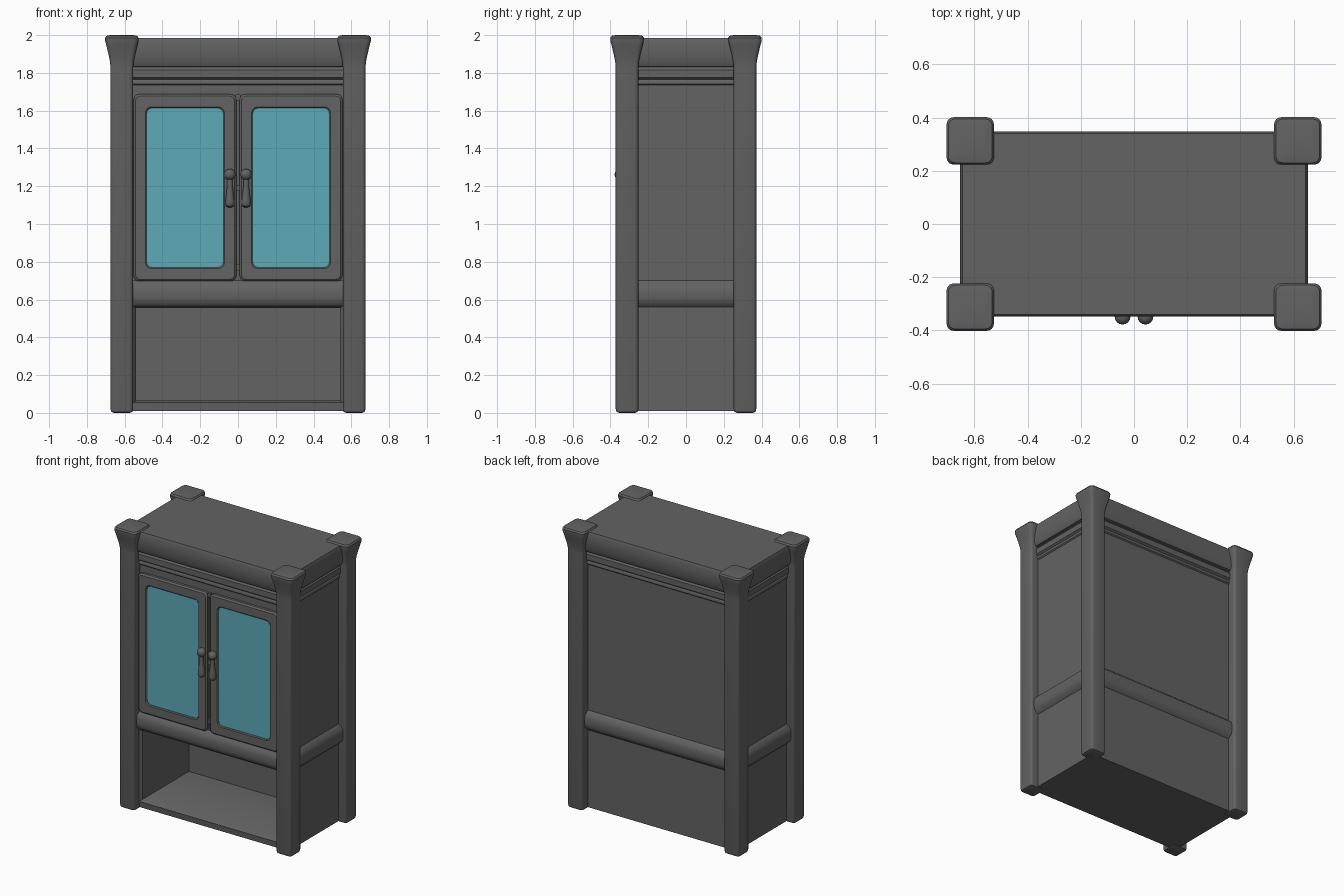
import bpy, bmesh, math
from mathutils import Vector

if "Cube" in bpy.data.objects:
    bpy.data.objects.remove(bpy.data.objects["Cube"], do_unlink=True)


def material(name, color):
    m = bpy.data.materials.new(name)
    m.use_nodes = True
    m.diffuse_color = color
    m.node_tree.nodes["Principled BSDF"].inputs["Base Color"].default_value = color
    return m


GREY = material("dark grey paint", (0.125, 0.125, 0.125, 1))
GLASS = material("teal glass", (0.11, 0.40, 0.48, 1))


def rounded_rect(hx, hy, r=0.0, steps=4):
    """2D outline of a rectangle with rounded corners."""
    if r == 0:
        return [(hx, hy), (-hx, hy), (-hx, -hy), (hx, -hy)]
    pts = []
    for i, (sx, sy) in enumerate([(1, 1), (-1, 1), (-1, -1), (1, -1)]):
        for k in range(steps + 1):
            a = math.pi / 2 * (i + k / steps)
            pts.append((sx * (hx - r) + r * math.cos(a), sy * (hy - r) + r * math.sin(a)))
    return pts


def upright(pts, cx, cy, z):
    return [(cx + u, cy + v, z) for u, v in pts]


def facing(pts, cx, cz, y):
    return [(cx + u, y, cz + v) for u, v in pts]


def loft(name, loops, mat, ring=False):
    """Skin a stack of outlines; cap the ends, or join last to first."""
    bm = bmesh.new()
    rows = [[bm.verts.new(p) for p in loop] for loop in loops]
    n = len(rows[0])
    pairs = list(zip(rows, rows[1:]))
    if ring:
        pairs.append((rows[-1], rows[0]))
    else:
        bm.faces.new(rows[0])
        bm.faces.new(rows[-1])
    for a, b in pairs:
        for i in range(n):
            j = (i + 1) % n
            bm.faces.new((a[i], a[j], b[j], b[i]))
    bmesh.ops.recalc_face_normals(bm, faces=bm.faces)
    me = bpy.data.meshes.new(name)
    bm.to_mesh(me)
    bm.free()
    me.materials.append(mat)
    ob = bpy.data.objects.new(name, me)
    bpy.context.collection.objects.link(ob)
    bpy.ops.object.select_all(action="DESELECT")
    ob.select_set(True)
    bpy.context.view_layer.objects.active = ob
    bpy.ops.object.shade_smooth_by_angle(angle=math.radians(35))
    return ob


# Upper carcass: middle band, panel, mouldings and cornice as (outset, height)
HX, HY = 0.615, 0.31
profile = [(0, 0.56), (0.028, 0.585), (0.035, 0.61), (0.035, 0.65), (0.028, 0.675),
           (0, 0.70), (0, 1.735), (0.008, 1.742), (0.008, 1.755), (0.002, 1.765),
           (0.015, 1.775), (0.015, 1.815), (0.004, 1.83), (0.02, 1.835),
           (0.034, 1.865), (0.038, 1.91), (0.038, 1.965), (0.03, 1.985)]
loft("upper_carcass", [upright(rounded_rect(HX + o, HY + o), 0, 0, z) for o, z in profile], GREY)

# Lower carcass: a box with an open compartment at the front
MID = 0.31
loft("lower_compartment", [
    facing(rounded_rect(HX, 0.30), 0, MID, HY),
    facing(rounded_rect(HX, 0.30), 0, MID, -HY),
    facing(rounded_rect(0.555, 0.255), 0, MID, -HY - 0.01),
    facing(rounded_rect(0.54, 0.245), 0, MID, -HY + 0.01),
    facing(rounded_rect(0.54, 0.245), 0, MID, 0.22)], GREY)

# Corner posts with flared capitals
post = [(0.042, 0.0), (0.056, 0.006), (0.06, 0.02), (0.06, 1.83), (0.063, 1.86),
        (0.071, 1.90), (0.082, 1.945), (0.088, 1.968), (0.089, 1.985), (0.082, 1.996), (0.06, 2.0)]
for sx, side in ((-1, "right"), (1, "left")):
    for sy, end in ((-1, "front"), (1, "back")):
        loft(f"{end}_{side}_post",
             [upright(rounded_rect(h, h, h * 0.3), sx * 0.615, sy * 0.312, z) for h, z in post], GREY)

# Doors with glass panes and hanging handles
for s, side in ((-1, "right"), (1, "left")):
    cx, cz = s * 0.281, 1.192
    outer = rounded_rect(0.272, 0.495, 0.03)
    outer_lip = rounded_rect(0.262, 0.485, 0.025)
    inner_lip = rounded_rect(0.209, 0.428, 0.032)
    inner = rounded_rect(0.203, 0.422, 0.03)
    loft(f"{side}_door_frame", [
        facing(outer, cx, cz, -0.30), facing(outer, cx, cz, -0.328),
        facing(outer_lip, cx, cz, -0.338), facing(inner_lip, cx, cz, -0.338),
        facing(inner, cx, cz, -0.332), facing(inner, cx, cz, -0.30)], GREY, ring=True)
    pane = rounded_rect(0.204, 0.423, 0.03)
    loft(f"{side}_door_glass", [facing(pane, cx, cz, -0.322), facing(pane, cx, cz, -0.328)], GLASS)

    # Round knob with a teardrop pull below it
    hx, hy = s * 0.043, -0.348
    knob = [(0.03 * math.sin(a), 1.262 - 0.03 * math.cos(a))
            for a in (math.pi * (k + 0.5) / 10 for k in range(10))]
    pull = [(0.010, 1.088), (0.020, 1.094), (0.025, 1.108), (0.024, 1.125),
            (0.019, 1.16), (0.015, 1.20), (0.014, 1.25)]
    for part, shape in (("knob", knob), ("pull", pull)):
        loft(f"{side}_door_{part}",
             [upright(rounded_rect(r, r, r, 4), hx, hy, z) for r, z in shape], GREY)

# Hinge-like catches in the gap between the doors
for z in (0.77, 1.19, 1.67):
    plate = rounded_rect(0.012, 0.015)
    loft("door_catch", [facing(plate, 0, z, -0.30), facing(plate, 0, z, -0.325)], GREY)
